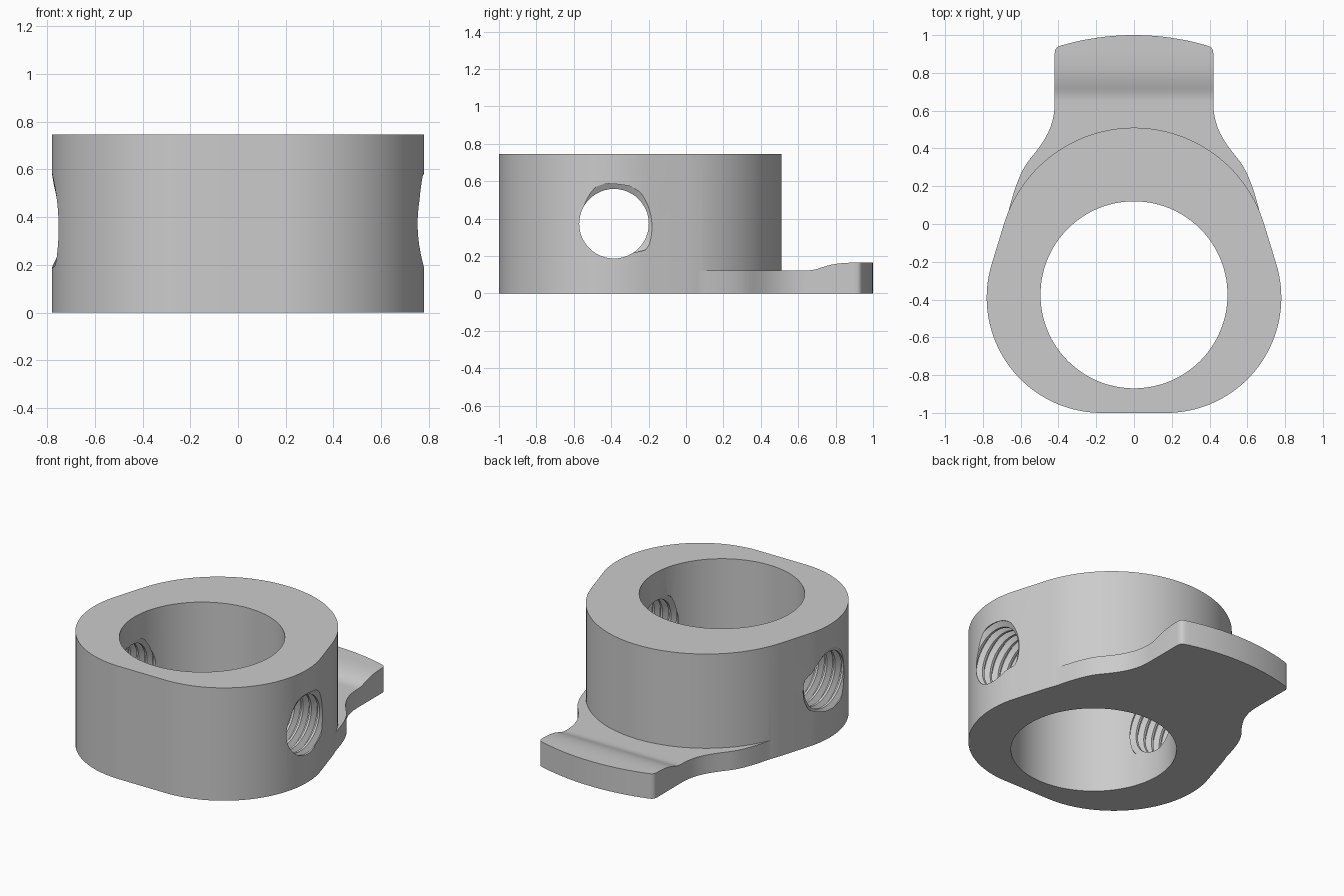
import bpy, bmesh
from math import sin, cos, pi, sqrt
from mathutils import Vector
from mathutils.geometry import convex_hull_2d, interpolate_bezier

cube = bpy.data.objects.get("Cube")
if cube:
    bpy.data.objects.remove(cube)

HEIGHT = 0.745
BORE_Y = -0.375

steel = bpy.data.materials.new("plain_grey")
steel.use_nodes = True
GREY = (0.6, 0.6, 0.6, 1)
steel.diffuse_color = GREY
steel.node_tree.nodes["Principled BSDF"].inputs["Base Color"].default_value = GREY


def finish(name, bm):
    bmesh.ops.recalc_face_normals(bm, faces=bm.faces)
    mesh = bpy.data.meshes.new(name)
    bm.to_mesh(mesh)
    bm.free()
    mesh.materials.append(steel)
    obj = bpy.data.objects.new(name, mesh)
    bpy.context.collection.objects.link(obj)
    return obj


def prism(name, outline, lo, hi, along_x=False):
    """Extrude a 2D outline along z, or along x for a side profile."""
    bm = bmesh.new()
    place = (lambda a, b, c: (c, a, b)) if along_x else (lambda a, b, c: (a, b, c))
    face = bm.faces.new([bm.verts.new(place(a, b, lo)) for a, b in outline])
    moved = bmesh.ops.extrude_face_region(bm, geom=[face])["geom"]
    bmesh.ops.translate(bm, vec=place(0, 0, hi - lo),
                        verts=[v for v in moved if isinstance(v, bmesh.types.BMVert)])
    return finish(name, bm)


def combine(target, tool, operation):
    """Apply a boolean and discard the tool object."""
    mod = target.modifiers.new(operation, "BOOLEAN")
    mod.operation, mod.solver, mod.object = operation, "EXACT", tool
    bpy.context.view_layer.objects.active = target
    bpy.ops.object.modifier_apply(modifier=mod.name)
    bpy.data.objects.remove(tool)


def circle(cx, cy, r, n=128):
    return [Vector((cx + r * cos(2 * pi * i / n), cy + r * sin(2 * pi * i / n)))
            for i in range(n)]


def bezier(*points, steps=12):
    flat = [Vector((a, b, 0)) for a, b in points]
    return [p.to_2d() for p in interpolate_bezier(*flat, steps)]


def threaded_rod(name, y, z, minor, depth, pitch, half_length, sides=48):
    """Rod with a helical trapezoid thread, used to cut the tapped hole."""
    section = [(0, 0), (0.25, 0), (0.56, 1), (0.69, 1)]
    per = len(section)
    turns = int(2 * half_length / pitch)
    bm = bmesh.new()
    columns = []
    for j in range(sides + 1):
        t = j / sides
        columns.append([])
        for k in range(turns + (j == 0)):
            for offset, rise in section:
                r = minor + depth * rise
                columns[j].append(bm.verts.new((
                    -half_length + (k + offset + t) * pitch,
                    y + r * cos(2 * pi * t), z + r * sin(2 * pi * t))))
    # Close the seam: the last column is the first one, one turn further on
    for v in columns[-1]:
        bm.verts.remove(v)
    columns[-1] = columns[0][per:]
    rows = turns * per
    for a, b in zip(columns, columns[1:]):
        for i in range(rows - 1):
            bm.faces.new((a[i], a[i + 1], b[i + 1], b[i]))
    # Fan caps over both helical ends
    seam = columns[0]
    start = [c[0] for c in columns[:-1]] + seam[per:0:-1]
    end = [c[rows - 1] for c in columns[:-1]] + seam[rows + per - 1:rows - 1:-1]
    for loop, x in ((start, -half_length - pitch), (end, half_length + 2 * pitch)):
        tip = bm.verts.new((x, y, z))
        for p, q in zip(loop, loop[1:] + loop[:1]):
            bm.faces.new((p, q, tip))
    return finish(name, bm)


# Collar body: hull around two side arcs and a rounded back
points = (circle(0.17, -0.39, 0.61) + circle(-0.17, -0.39, 0.61)
          + circle(0, -0.21, 0.72))
collar = prism("collar", [points[i] for i in convex_hull_2d(points)], 0, HEIGHT)

# Tab outline: flared neck, straight sides, rounded corners, curved end
rim = 0.375 + 1.0
side = [Vector((0.55, -0.1))]
side += bezier((0.682, 0), (0.65, 0.12), (0.62, 0.26), (0.55, 0.345))
side += bezier((0.55, 0.345), (0.48, 0.43), (0.42, 0.51), (0.42, 0.64))[1:]
side += bezier((0.42, 0.9), (0.42, 0.93), (0.41, 0.94), (0.37, 0.949), steps=7)
side += [Vector((x, BORE_Y + sqrt(rim * rim - x * x)))
         for x in [0.37 * (1 - i / 12) for i in range(1, 13)]]
outline = side + [Vector((-p.x, p.y)) for p in reversed(side[:-1])]
tab = prism("tab", outline, -0.2, 0.4)

# Tab side profile: thin plate rising to a raised lip
profile = [Vector((-0.3, 0)), Vector((1.2, 0)), Vector((1.2, 0.165))]
profile += bezier((0.92, 0.165), (0.8, 0.165), (0.76, 0.15), (0.72, 0.137))
profile += bezier((0.72, 0.137), (0.69, 0.126), (0.67, 0.123), (0.64, 0.123))[1:]
profile += [Vector((-0.3, 0.123))]
combine(tab, prism("tab_profile", profile, -1, 1, along_x=True), "INTERSECT")
combine(collar, tab, "UNION")

# Central bore and the tapped cross hole
combine(collar, prism("bore", circle(0, BORE_Y, 0.495), -0.2, HEIGHT + 0.2), "DIFFERENCE")
combine(collar, threaded_rod("tapped_hole", -0.385, HEIGHT / 2, 0.186, 0.033, 0.06, 0.96),
        "DIFFERENCE")

collar.name = "collar_with_tab"
collar.select_set(True)
bpy.context.view_layer.objects.active = collar
bpy.ops.object.shade_smooth_by_angle(angle=0.5)
